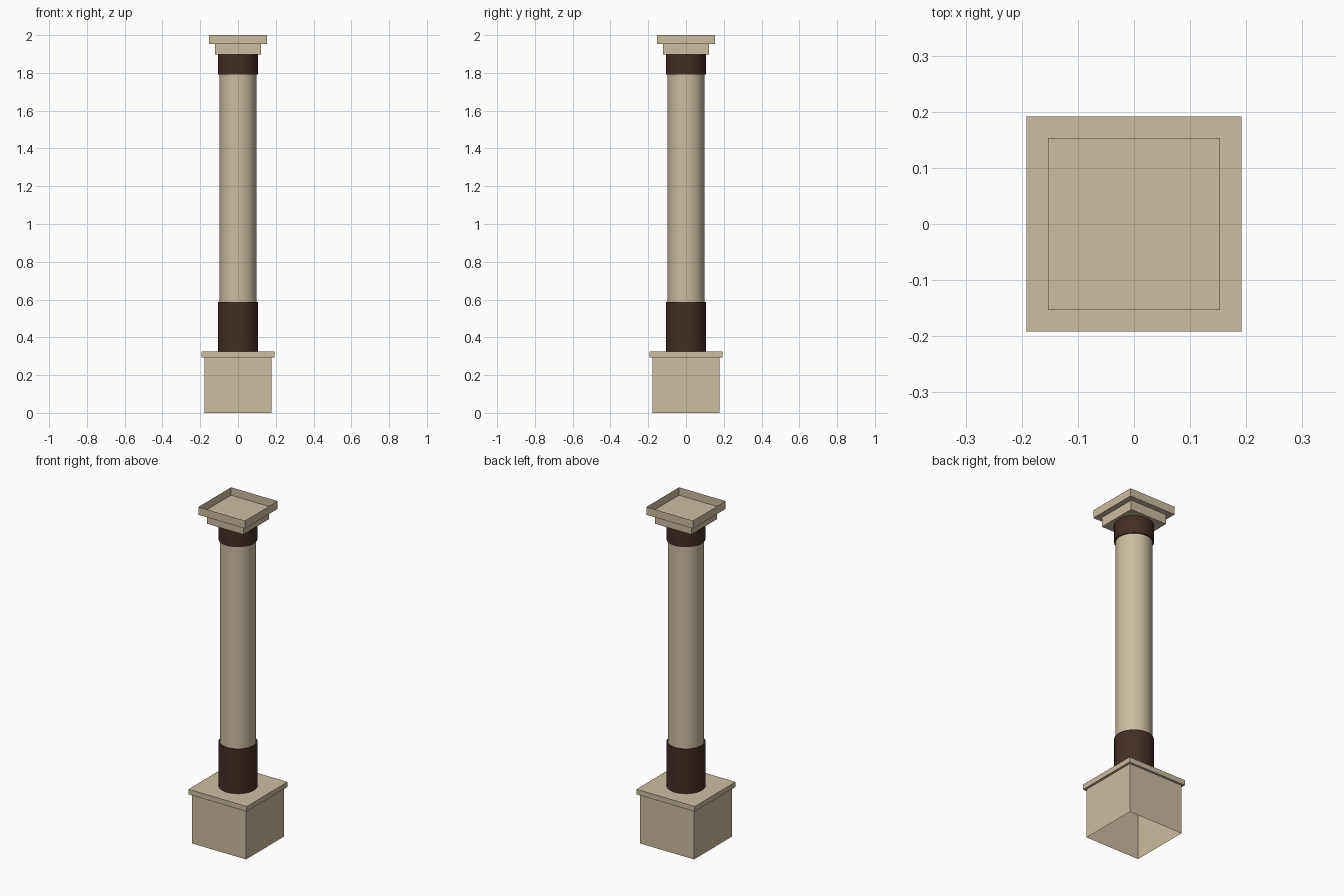
import bpy, bmesh, math

if "Cube" in bpy.data.objects:
    bpy.data.objects.remove(bpy.data.objects["Cube"])


def material(name, rgb):
    m = bpy.data.materials.new(name)
    m.diffuse_color = (*rgb, 1)
    m.use_nodes = True
    m.node_tree.nodes["Principled BSDF"].inputs["Base Color"].default_value = m.diffuse_color
    return m


STONE = material("tan_stone", (0.60, 0.51, 0.35))
BROWN = material("dark_brown", (0.058, 0.027, 0.018))


def finish(name, bm, mat):
    bmesh.ops.recalc_face_normals(bm, faces=bm.faces)
    mesh = bpy.data.meshes.new(name)
    bm.to_mesh(mesh)
    bm.free()
    mesh.materials.append(mat)
    ob = bpy.data.objects.new(name, mesh)
    bpy.context.collection.objects.link(ob)
    return ob


def slab(name, half, z0, z1, mat, open_side=0):
    """Square block; open_side +1 / -1 leaves out the top / bottom face."""
    bm = bmesh.new()
    bmesh.ops.create_cube(bm, size=1)
    for v in bm.verts:
        v.co = (v.co.x * 2 * half, v.co.y * 2 * half, z0 + (v.co.z + 0.5) * (z1 - z0))
    bm.normal_update()
    if open_side:
        gone = [f for f in bm.faces if f.normal.z * open_side > 0.9]
        bmesh.ops.delete(bm, geom=gone, context='FACES')
    return finish(name, bm, mat)


def turned(name, profile, mat, sides=40):
    """Revolve a (radius, z) profile around the z axis."""
    bm = bmesh.new()
    verts = [bm.verts.new((r, 0, z)) for r, z in profile]
    edges = [bm.edges.new(p) for p in zip(verts, verts[1:])]
    bmesh.ops.spin(bm, geom=verts + edges, cent=(0, 0, 0), axis=(0, 0, 1),
                   angle=2 * math.pi, steps=sides, use_merge=True)
    bmesh.ops.remove_doubles(bm, verts=bm.verts, dist=1e-5)
    ob = finish(name, bm, mat)
    bpy.ops.object.select_all(action='DESELECT')
    ob.select_set(True)
    bpy.context.view_layer.objects.active = ob
    bpy.ops.object.shade_smooth_by_angle(angle=math.radians(35))
    return ob


R_SHAFT, R_BAND = 0.098, 0.105

# Hollow pedestal, open underneath, with its overhanging ledge
slab("pedestal", 0.178, 0.0, 0.294, STONE, open_side=-1)
slab("pedestal_ledge", 0.192, 0.294, 0.324, STONE)

# Round column with dark bands at both ends
turned("lower_band", [(R_BAND, 0.324), (R_BAND, 0.588), (R_SHAFT, 0.588)], BROWN)
turned("shaft", [(R_SHAFT, 0.588), (R_SHAFT, 1.792)], STONE)
turned("upper_band", [(R_SHAFT, 1.792), (R_BAND, 1.792), (R_BAND, 1.897)], BROWN)

# Stepped capital, the top step is an open tray
slab("capital_block", 0.121, 1.897, 1.953, STONE, open_side=1)
slab("capital_tray", 0.153, 1.953, 2.0, STONE, open_side=1)
